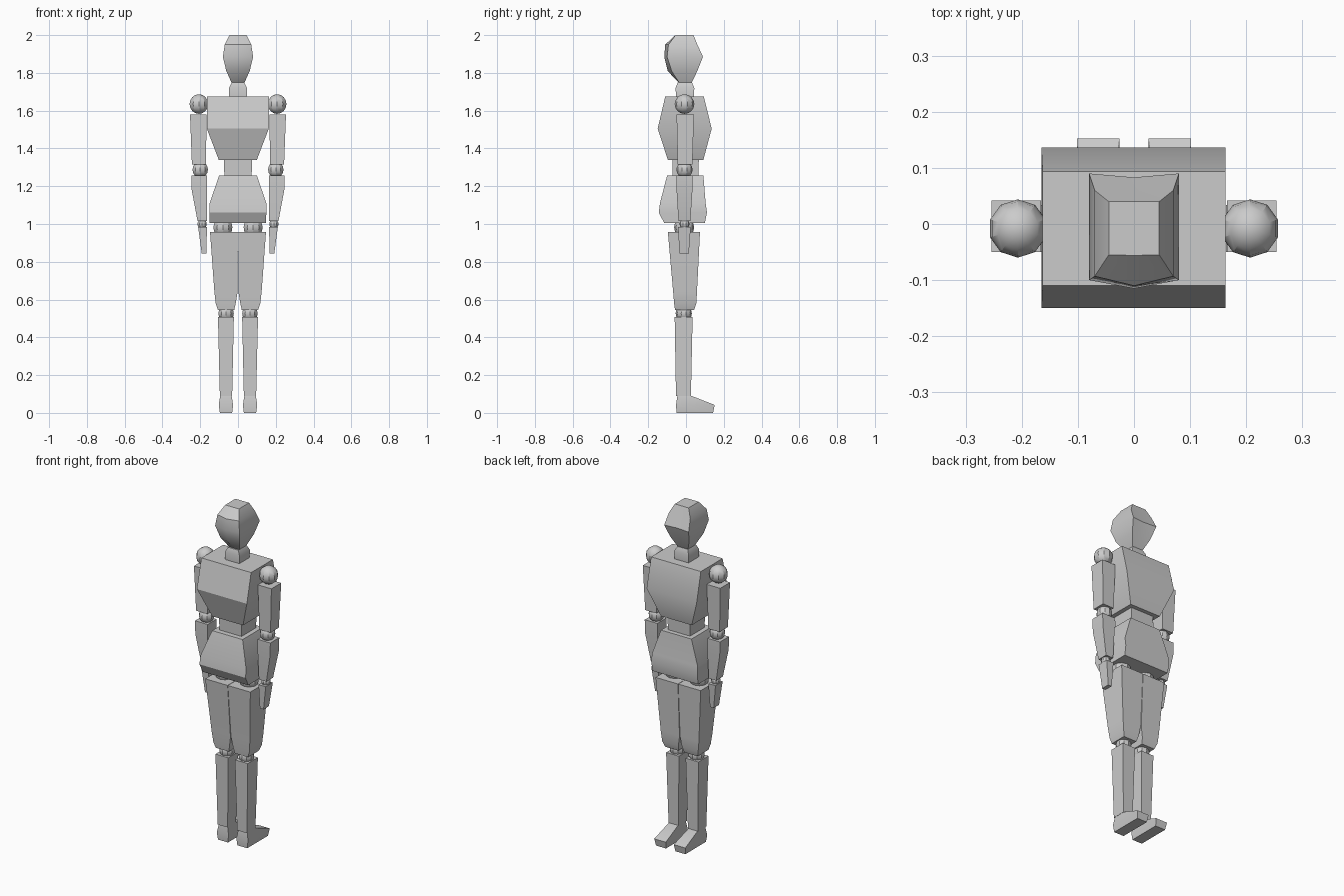
import bpy, bmesh, math

if "Cube" in bpy.data.objects:
    bpy.data.objects.remove(bpy.data.objects["Cube"])

def finish(bm, name):
    bmesh.ops.recalc_face_normals(bm, faces=bm.faces)
    me = bpy.data.meshes.new(name)
    bm.to_mesh(me)
    bm.free()
    ob = bpy.data.objects.new(name, me)
    bpy.context.collection.objects.link(ob)
    bpy.ops.object.select_all(action='DESELECT')
    ob.select_set(True)
    bpy.context.view_layer.objects.active = ob
    bpy.ops.object.shade_smooth_by_angle(angle=math.radians(30))
    return ob

def loft(name, rings):
    """Skin a closed solid through rings of 3D points."""
    bm = bmesh.new()
    vs = [[bm.verts.new(p) for p in r] for r in rings]
    n = len(vs[0])
    for a, b in zip(vs, vs[1:]):
        for i in range(n):
            j = (i + 1) % n
            bm.faces.new((a[i], a[j], b[j], b[i]))
    bm.faces.new(vs[0])
    bm.faces.new(vs[-1])
    return finish(bm, name)

def block(name, levels, s=1):
    """Tapered block; levels are (z, x0, x1, y0, y1), s mirrors in x."""
    loft(name, [[(s*x0, y0, z), (s*x1, y0, z), (s*x1, y1, z), (s*x0, y1, z)]
                for z, x0, x1, y0, y1 in levels])

def ball(name, x, y, z, r):
    bm = bmesh.new()
    bmesh.ops.create_uvsphere(bm, u_segments=10, v_segments=8, radius=r)
    bmesh.ops.translate(bm, vec=(x, y, z), verts=bm.verts)
    finish(bm, name)

# Head: six-sided rings with a ridge down the middle (z, half width, corner and middle y)
head = [(2.0, .045, -.055, -.056, .04, .04),
        (1.95, .07, -.093, -.11, .06, .06),
        (1.885, .08, -.10, -.115, .09, .083),
        (1.81, .062, -.076, -.097, .06, .06),
        (1.748, .034, -.036, -.038, .03, .03)]
loft("head", [[(-w, b, z), (0, bm_, z), (w, b, z), (w, f, z), (0, fm, z), (-w, f, z)]
              for z, w, b, bm_, f, fm in head])

# Trunk
block("neck", [(1.67, -.046, .046, -.053, .042), (1.72, -.048, .048, -.055, .044),
               (1.748, -.034, .034, -.045, .032)])
block("chest", [(1.675, -.163, .163, -.11, .094), (1.505, -.165, .163, -.15, .136),
                (1.34, -.102, .1, -.096, .092)])
block("waist", [(1.345, -.075, .075, -.072, .068), (1.25, -.072, .072, -.07, .065)])
block("pelvis", [(1.257, -.1, .1, -.1, .092), (1.11, -.15, .15, -.138, .104),
                 (1.06, -.152, .15, -.144, .111), (1.005, -.15, .148, -.115, .1)])

for s, side in ((-1, "left"), (1, "right")):
    # Arm
    ball("shoulder_joint_" + side, s*.207, -.008, 1.635, .052)
    block("upper_arm_" + side, [(1.58, .166, .254, -.05, .042),
                                (1.315, .17, .244, -.044, .034)], s)
    ball("elbow_joint_" + side, s*.2, -.008, 1.288, .043)
    block("forearm_" + side, [(1.257, .164, .247, -.05, .034), (1.18, .164, .245, -.05, .034),
                              (1.015, .165, .214, -.04, .023)], s)
    ball("wrist_joint_" + side, s*.19, -.008, 1.0, .026)
    block("hand_" + side, [(.985, .164, .211, -.042, .025),
                           (.843, .168, .192, -.035, .015)], s)
    # Leg
    ball("hip_joint_" + side, s*.08, -.01, .982, .053)
    block("thigh_" + side, [(.957, .001, .148, -.096, .074), (.64, .002, .125, -.068, .058),
                            (.58, .012, .118, -.063, .055), (.545, .02, .106, -.058, .043)], s)
    ball("knee_joint_" + side, s*.063, -.012, .527, .043)
    block("shin_" + side, [(.508, .022, .106, -.06, .035), (.09, .031, .096, -.053, .026)], s)
    block("foot_" + side, [(.092, .034, .094, -.045, .024), (.042, .026, .102, -.053, .152),
                           (0, .031, .096, -.05, .143)], s)
